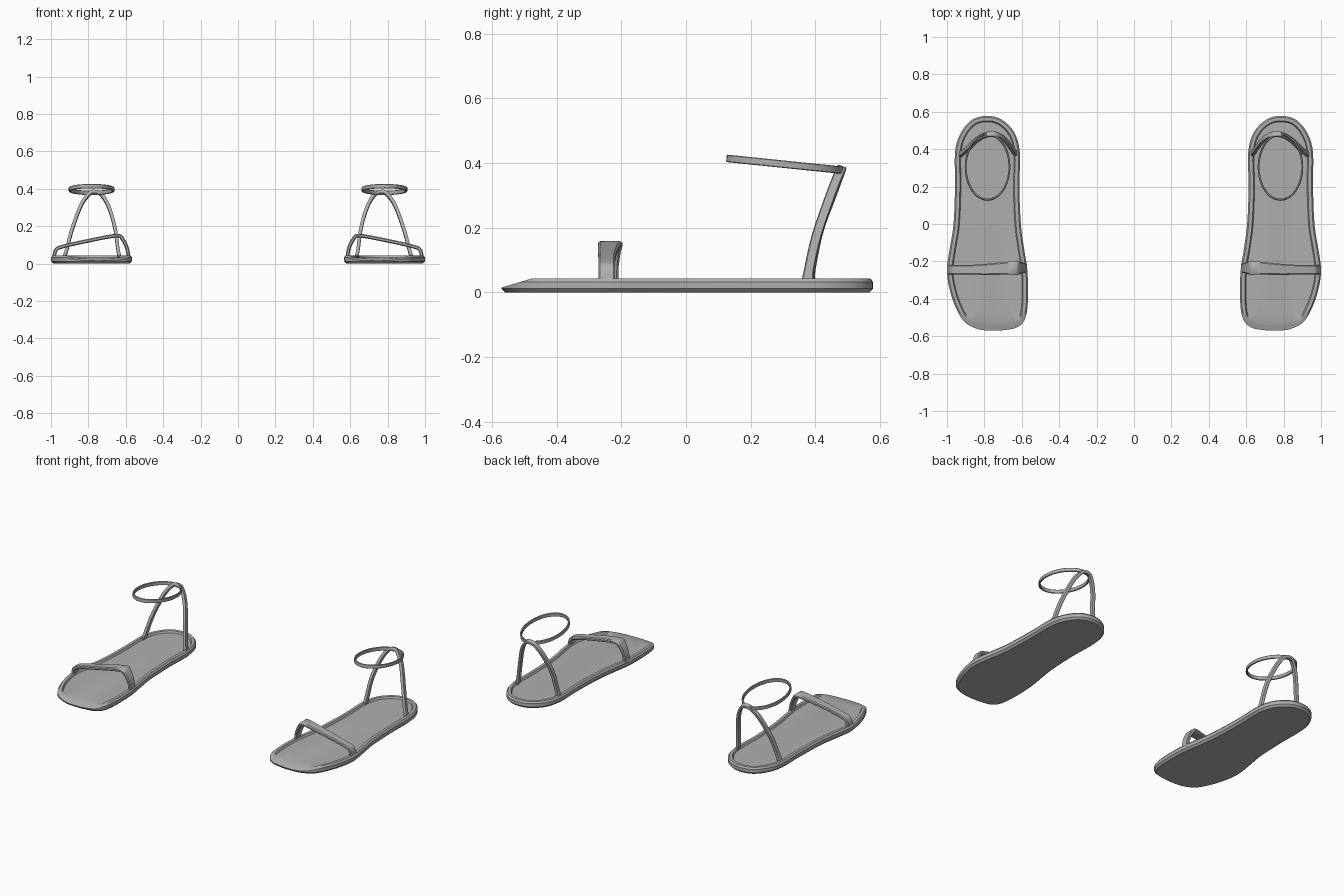
import bpy
import bmesh
from math import sin, cos, tau
from mathutils import Vector

cube = bpy.data.objects.get("Cube")
if cube:
    bpy.data.objects.remove(cube, do_unlink=True)

grey = bpy.data.materials.new("plain grey")
grey.use_nodes = True
colour = (0.43, 0.43, 0.43, 1)
grey.diffuse_color = colour
grey.node_tree.nodes["Principled BSDF"].inputs["Base Color"].default_value = colour


def smooth_path(points, steps, closed=False):
    """Catmull-Rom curve through the points."""
    pts = [Vector(p) for p in points]
    n = len(pts)

    def at(i):
        return pts[i % n] if closed else pts[max(0, min(n - 1, i))]

    out = []
    for i in range(n if closed else n - 1):
        a, b, c, d = at(i - 1), at(i), at(i + 1), at(i + 2)
        for k in range(steps):
            t = k / steps
            out.append(0.5 * (2 * b + (c - a) * t + (2 * a - 5 * b + 4 * c - d) * t * t
                              + (3 * b - a - 3 * c + d) * t ** 3))
    if not closed:
        out.append(pts[-1])
    return out


def skin(name, rings, closed=False):
    """Join rings of points into a surface and mirror it for the other shoe."""
    bm = bmesh.new()
    loops = [[bm.verts.new(p) for p in ring] for ring in rings]
    pairs = list(zip(loops, loops[1:]))
    if closed:
        pairs.append((loops[-1], loops[0]))
    for lower, upper in pairs:
        for j in range(len(lower)):
            k = (j + 1) % len(lower)
            bm.faces.new((lower[j], lower[k], upper[k], upper[j]))
    if not closed:
        bm.faces.new(loops[0][::-1])
        bm.faces.new(loops[-1])
    bmesh.ops.recalc_face_normals(bm, faces=bm.faces)
    mesh = bpy.data.meshes.new(name)
    bm.to_mesh(mesh)
    bm.free()
    mesh.materials.append(grey)
    obj = bpy.data.objects.new(name, mesh)
    bpy.context.collection.objects.link(obj)
    bpy.ops.object.select_all(action="DESELECT")
    obj.select_set(True)
    bpy.context.view_layer.objects.active = obj
    bpy.ops.object.shade_smooth_by_angle(angle=0.6)
    obj.modifiers.new("other shoe", "MIRROR").use_mirror_merge = False
    return obj


def ribbon(name, path, axis, width, thick, closed=False):
    """Sweep a softly bevelled strap; width is a function of path fraction."""
    n = len(path)
    rings = []
    for i, p in enumerate(path):
        if closed:
            tangent = path[(i + 1) % n] - path[i - 1]
        else:
            tangent = path[min(i + 1, n - 1)] - path[max(i - 1, 0)]
        tangent.normalize()
        across = Vector(axis)
        across = (across - tangent * across.dot(tangent)).normalized()
        normal = tangent.cross(across)
        w, h = width(i / (n - 1)) / 2, thick / 2
        section = [(w, -h / 2), (w, h / 2), (w * 0.8, h), (-w * 0.8, h),
                   (-w, h / 2), (-w, -h / 2), (-w * 0.8, -h), (w * 0.8, -h)]
        rings.append([p + across * u + normal * v for u, v in section])
    return skin(name, rings, closed)


# Sole: foot outline, raised rim, sunken insole and thinned toe
outline = smooth_path([
    (0.77, -0.57), (0.84, -0.56), (0.91, -0.52), (0.96, -0.43), (0.99, -0.33),
    (1.0, -0.24), (0.985, -0.13), (0.965, 0), (0.957, 0.2), (0.957, 0.38),
    (0.93, 0.48), (0.87, 0.555), (0.79, 0.578), (0.71, 0.56), (0.64, 0.49),
    (0.61, 0.38), (0.613, 0.2), (0.605, 0), (0.588, -0.13), (0.57, -0.25),
    (0.567, -0.4), (0.58, -0.5), (0.62, -0.55), (0.69, -0.567)], 4, True)


def sole_ring(inset, z):
    ring = []
    for i, p in enumerate(outline):
        along = (outline[(i + 1) % len(outline)] - outline[i - 1]).normalized()
        q = p + Vector((-along.y, along.x)) * inset
        toe_limit = 0.015 + max(0, q.y + 0.57) * 0.3
        ring.append((q.x, q.y, min(z, toe_limit)))
    return ring


skin("soles", [sole_ring(*step) for step in (
    (0.012, 0), (0, 0.012), (0, 0.033), (0.008, 0.043), (0.026, 0.043),
    (0.032, 0.032), (0.085, 0.032))])

# Toe strap: high on the inner side, sloping to the outer side
toe_path = smooth_path([
    (0.583, -0.235, 0.02), (0.593, -0.235, 0.08), (0.617, -0.235, 0.13),
    (0.65, -0.235, 0.149), (0.8, -0.243, 0.122), (0.94, -0.245, 0.09),
    (0.975, -0.245, 0.07), (0.985, -0.245, 0.02)], 5)
ribbon("toe_straps", toe_path, (0, 1, 0),
       lambda t: 0.052 + 0.025 * max(0, 1 - abs(t - 0.38) * 4), 0.02)

# Heel arch: two legs rising and leaning back to one peak
heel_path = smooth_path([
    (0.932, 0.375, 0.025), (0.917, 0.38, 0.07), (0.888, 0.405, 0.18),
    (0.84, 0.45, 0.31), (0.795, 0.475, 0.372), (0.765, 0.48, 0.382),
    (0.73, 0.475, 0.368), (0.69, 0.45, 0.3), (0.658, 0.41, 0.19),
    (0.641, 0.385, 0.07), (0.63, 0.38, 0.025)], 5)
ribbon("heel_straps", heel_path, (0, 0.94, -0.34),
       lambda t: 0.03 + 0.04 * max(0, abs(t - 0.5) * 2 - 0.8), 0.018)

# Ankle loop: slim oval band tilted up toward the front
ankle_path = [Vector((0.783 + 0.117 * cos(a), 0.305 + 0.175 * sin(a),
                      0.396 - 0.018 * sin(a)))
              for a in (tau * i / 48 for i in range(48))]
ribbon("ankle_straps", ankle_path, (0, 0.1, 1), lambda t: 0.023, 0.01, True)
